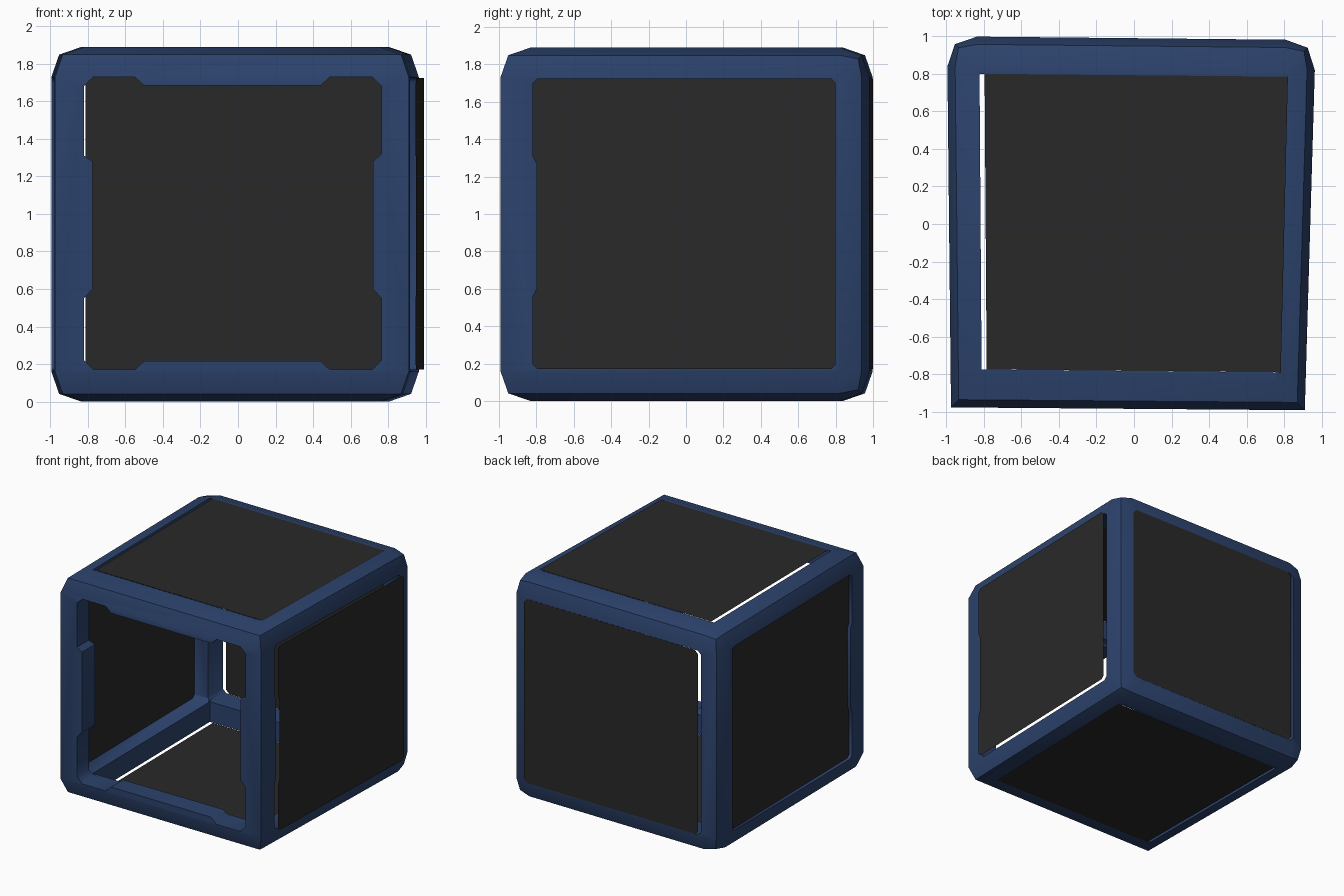
import bpy, bmesh
from mathutils import Vector

if "Cube" in bpy.data.objects:
    bpy.data.objects.remove(bpy.data.objects["Cube"])

H = 1.89          # frame height
SHIFT = 0.027     # panels sit slightly towards +x
FOOT = [(-0.975, -0.977), (0.91, -0.992), (0.968, 0.98), (-0.996, 1.0)]


def material(name, rgb):
    m = bpy.data.materials.new(name)
    m.diffuse_color = (*rgb, 1)
    m.use_nodes = True
    m.node_tree.nodes["Principled BSDF"].inputs["Base Color"].default_value = m.diffuse_color
    return m


def finish(bm, name, mat=None):
    bmesh.ops.recalc_face_normals(bm, faces=bm.faces)
    me = bpy.data.meshes.new(name)
    bm.to_mesh(me)
    bm.free()
    ob = bpy.data.objects.new(name, me)
    bpy.context.collection.objects.link(ob)
    if mat:
        me.materials.append(mat)
    return ob


def prism(name, a, b):
    """Solid between two matching rings of points."""
    bm = bmesh.new()
    ra, rb = ([bm.verts.new(p) for p in r] for r in (a, b))
    bm.faces.new(ra)
    bm.faces.new(rb)
    n = len(ra)
    for i in range(n):
        bm.faces.new((ra[i], ra[(i + 1) % n], rb[(i + 1) % n], rb[i]))
    return finish(bm, name)


def chamfered(u0, u1, v0, v1, c):
    return [(u0 + c, v0), (u1 - c, v0), (u1, v0 + c), (u1, v1 - c),
            (u1 - c, v1), (u0 + c, v1), (u0, v1 - c), (u0, v0 + c)]


navy = material("navy", (0.025, 0.055, 0.15))
dark = material("charcoal", (0.022, 0.022, 0.022))

# Opening outlines: side (y, z) with grip notch, back (x, z), top (x, y)
side = chamfered(-0.82, 0.80, 0.17, 1.725, 0.025)
side += []
side_notched = side[:7] + [(-0.82, 1.31), (-0.80, 1.27), (-0.80, 0.60),
                           (-0.82, 0.56)] + side[7:]
back = chamfered(-0.84, 0.80, 0.17, 1.725, 0.03)
top = [(-0.812, -0.775), (0.755, -0.79), (0.793, 0.785), (-0.823, 0.80)]

# Front opening (x, z) with raised grips on all four sides
c = chamfered(-0.82, 0.765, 0.17, 1.73, 0.05)
g = 0.046
front = [c[0], (-0.55, 0.17), (-0.50, 0.17 + g), (0.44, 0.17 + g), (0.49, 0.17), c[1],
         c[2], (0.765, 0.55), (0.765 - g, 0.60), (0.765 - g, 1.28), (0.765, 1.32), c[3],
         c[4], (0.49, 1.73), (0.44, 1.73 - g), (-0.50, 1.73 - g), (-0.55, 1.73), c[5],
         c[6], (-0.82, 1.31), (-0.82 + g, 1.28), (-0.82 + g, 0.60), (-0.82, 0.55), c[7]]

# Frame block: every edge rounded except the two front uprights
bm = bmesh.new()
lo = [bm.verts.new((x, y, 0)) for x, y in FOOT]
hi = [bm.verts.new((x, y, H)) for x, y in FOOT]
bm.faces.new(lo)
bm.faces.new(hi)
for i in range(4):
    j = (i + 1) % 4
    bm.faces.new((lo[i], lo[j], hi[j], hi[i]))
bmesh.ops.recalc_face_normals(bm, faces=bm.faces)
rounded = [e for e in bm.edges
           if not (abs(e.verts[0].co.z - e.verts[1].co.z) > 1 and e.verts[0].co.y < 0)]
bmesh.ops.bevel(bm, geom=rounded, offset=0.16, offset_type='OFFSET',
                segments=2, profile=0.55, affect='EDGES')
frame = finish(bm, "frame", navy)

# Cut the openings
cutters = [
    prism("side_cutter", [(-1.3, y, z) for y, z in side_notched],
          [(1.3, y, z) for y, z in side_notched]),
    prism("top_cutter", [(x, y, -0.3) for x, y in top], [(x, y, 2.3) for x, y in top]),
    prism("front_cutter", [(x, -1.3, z) for x, z in front], [(x, -0.7, z) for x, z in front]),
    prism("back_cutter", [(x, 0.6, z) for x, z in back], [(x, 1.3, z) for x, z in back]),
]
bpy.context.view_layer.objects.active = frame
for cut in cutters:
    cut.hide_render = True
    mod = frame.modifiers.new(cut.name, 'BOOLEAN')
    mod.operation, mod.solver, mod.object = 'DIFFERENCE', 'EXACT', cut
    bpy.ops.object.modifier_apply(modifier=mod.name)
    bpy.data.objects.remove(cut)
bpy.ops.object.select_all(action='DESELECT')
frame.select_set(True)
bpy.ops.object.shade_smooth_by_angle(angle=0.87)


# Panels: flat sheets filling the openings on the outer faces
def panel(name, pts):
    bm = bmesh.new()
    bm.faces.new([bm.verts.new(Vector(p) + Vector((SHIFT, 0, 0))) for p in pts])
    ob = finish(bm, name, dark)
    return ob


def along(a, b, t0, t1, t):
    return a + (b - a) * (t - t0) / (t1 - t0)


panel("right_panel", [(along(0.92, 0.964, -0.82, 0.8, y), y, z) for y, z in side_notched])
panel("left_panel", [(along(-0.977, -0.994, -0.82, 0.8, y), y, z) for y, z in side_notched])
panel("back_panel", [(x, along(1.0, 0.982, -0.84, 0.8, x), z) for x, z in back])
panel("top_panel", [(x, y, H + 0.002) for x, y in top])
panel("bottom_panel", [(x, y, -0.002) for x, y in top])
